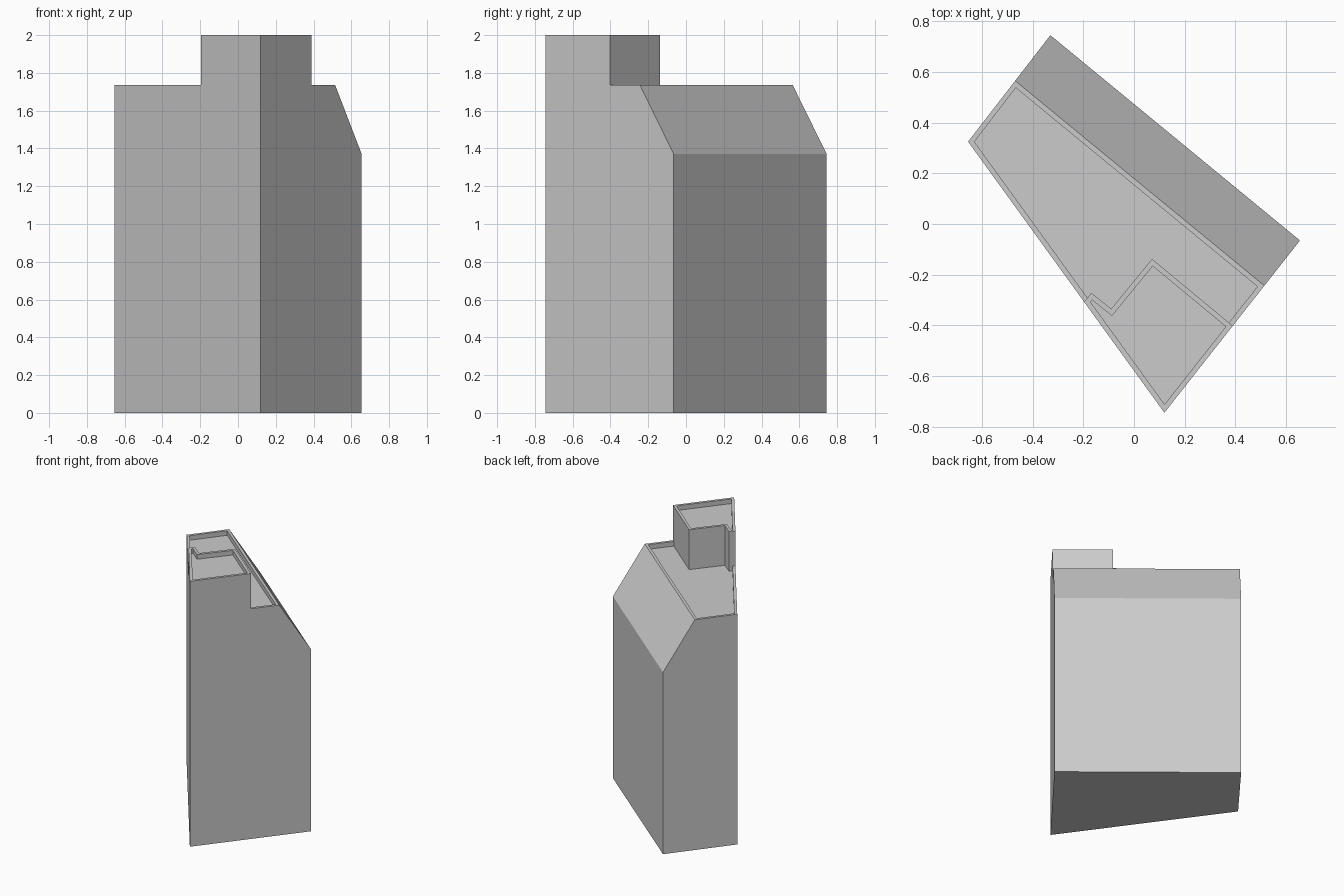
import bpy
import bmesh
from mathutils import Vector
from mathutils.geometry import intersect_line_line_2d  # noqa: F401

if "Cube" in bpy.data.objects:
    bpy.data.objects.remove(bpy.data.objects["Cube"], do_unlink=True)

EAVES, ROOF, TOP = 1.37, 1.735, 2.0
PARAPET, SINK = 0.02, 0.035

# Plot corners
west, south, east, north = (Vector(p) for p in
    [(-0.655, 0.325), (0.12, -0.745), (0.655, -0.065), (-0.33, 0.745)])
back = Vector((-0.14, -0.179))          # from the eaves up to the ridge edge
ridge_e, ridge_n = east + back, north + back

# Stair tower outline, with a small notch on its street side
street = Vector((-0.197, -0.307))
notch_a, notch_b = Vector((-0.168, -0.272)), Vector((-0.09, -0.335))
inner, side = Vector((0.071, -0.138)), Vector((0.39, -0.402))


def prism(name, points, vector):
    """Solid made by sweeping a flat polygon along a vector."""
    bm = bmesh.new()
    face = bm.faces.new([bm.verts.new(p) for p in points])
    swept = bmesh.ops.extrude_face_region(bm, geom=[face], use_keep_orig=True)
    verts = [g for g in swept["geom"] if isinstance(g, bmesh.types.BMVert)]
    bmesh.ops.translate(bm, verts=verts, vec=vector)
    bmesh.ops.recalc_face_normals(bm, faces=bm.faces)
    mesh = bpy.data.meshes.new(name)
    bm.to_mesh(mesh)
    bm.free()
    obj = bpy.data.objects.new(name, mesh)
    bpy.context.collection.objects.link(obj)
    return obj


def upright(name, outline, low, high):
    return prism(name, [(p.x, p.y, low) for p in outline], (0, 0, high - low))


def inset(outline, widths):
    """Move each edge of a counter-clockwise outline inward by its width."""
    lines = []
    for i, p in enumerate(outline):
        d = (outline[(i + 1) % len(outline)] - p).normalized()
        lines.append((p + Vector((-d.y, d.x)) * widths[i], d))
    result = []
    for i, (p, d) in enumerate(lines):
        q, e = lines[i - 1]
        result.append(p + d * ((q - p).cross(e) / d.cross(e)))
    return result


def cut(target, cutter):
    cutter.hide_render = True
    mod = target.modifiers.new("cut", 'BOOLEAN')
    mod.operation, mod.solver, mod.object = 'DIFFERENCE', 'EXACT', cutter
    bpy.context.view_layer.objects.active = target
    bpy.ops.object.modifier_apply(modifier=mod.name)
    bpy.data.objects.remove(cutter, do_unlink=True)


building = upright("building", [west, south, east, north], 0, TOP)

# Sloping rear roof
run = east - north
start = north - run * 0.5
slope = ROOF - EAVES
wedge = [(start + back * 2).to_3d() + Vector((0, 0, ROOF + slope)),
         (start - back).to_3d() + Vector((0, 0, EAVES - slope)),
         (start - back).to_3d() + Vector((0, 0, ROOF + slope))]
cut(building, prism("slope_cutter", wedge, (run * 2).to_3d()))

# Lower flat roof around the tower
around = [street + (street - notch_a) * 4, notch_a, notch_b, inner,
          side + (side - inner), Vector((1.5, 1.5)), Vector((-1.5, 1.5))]
cut(building, upright("roof_cutter", around, ROOF, TOP + 0.2))

# Sunken roof floors behind thin parapets
w = PARAPET
main = [west, street, notch_a, notch_b, inner, side, ridge_e, ridge_n]
cut(building, upright("main_sink_cutter", inset(main, [w, 0, 0, 0, 0, w, w, w]),
                      ROOF - SINK, ROOF + 0.1))
tower = [street, south, side, inner, notch_b, notch_a]
cut(building, upright("tower_sink_cutter", inset(tower, [w] * len(tower)),
                      TOP - SINK, TOP + 0.1))

# Plain grey finish
grey = bpy.data.materials.new("light_grey")
grey.use_nodes = True
colour = (0.6, 0.6, 0.6, 1)
grey.diffuse_color = colour
grey.node_tree.nodes["Principled BSDF"].inputs["Base Color"].default_value = colour
building.data.materials.clear()
building.data.materials.append(grey)
for poly in building.data.polygons:
    poly.material_index = 0
